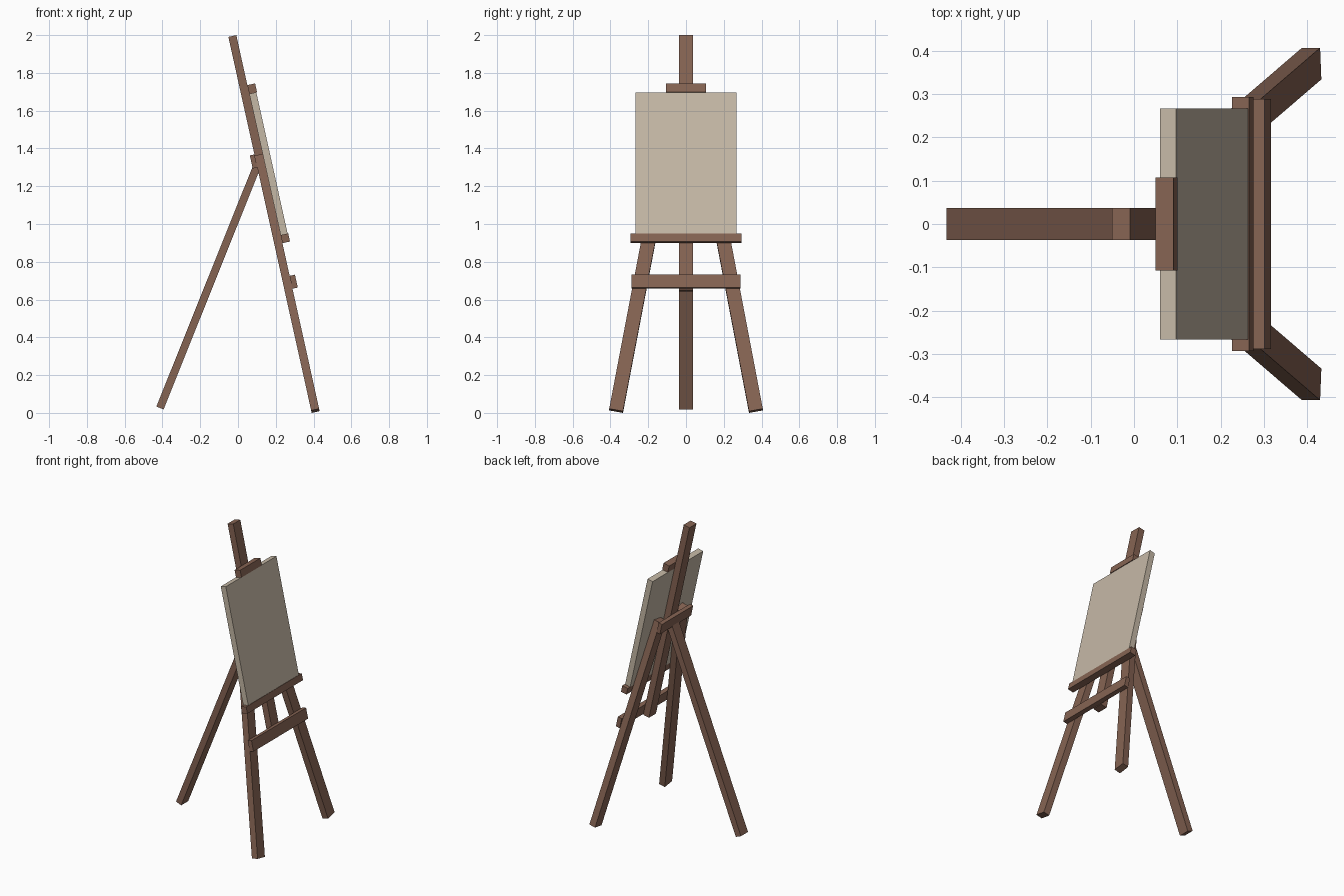
import bpy, bmesh, math
from mathutils import Matrix, Vector

if "Cube" in bpy.data.objects:
    bpy.data.objects.remove(bpy.data.objects["Cube"])

def material(name, rgb):
    m = bpy.data.materials.new(name)
    m.diffuse_color = (*rgb, 1)
    m.use_nodes = True
    m.node_tree.nodes["Principled BSDF"].inputs["Base Color"].default_value = m.diffuse_color
    return m

WOOD = material("brown wood", (0.235, 0.125, 0.086))
CANVAS = material("cream canvas", (0.56, 0.48, 0.38))

# Leaning plane of the easel: n = out of the plane, y = sideways, s = down from the mast top
TILT = math.radians(12.5)
N = Vector((math.cos(TILT), 0, math.sin(TILT)))
DOWN = Vector((math.sin(TILT), 0, -math.cos(TILT)))
Y = Vector((0, 1, 0))
TOP = Vector((-0.03, 0, 1.995))

def on_plane(n, y, s):
    return TOP + N * n + Y * y + DOWN * s

def beam(name, a, b, side, width, thick, mat):
    """Square-cut bar from a to b; 'side' is the direction of its width."""
    axis = (b - a).normalized()
    side = (side - axis * side.dot(axis)).normalized()
    rot = Matrix((side.cross(axis), side, axis)).transposed().to_4x4()
    bm = bmesh.new()
    bmesh.ops.create_cube(bm, size=1, matrix=Matrix.Diagonal((thick, width, (b - a).length, 1)))
    bmesh.ops.transform(bm, matrix=Matrix.Translation((a + b) / 2) @ rot, verts=bm.verts)
    bmesh.ops.recalc_face_normals(bm, faces=bm.faces)
    mesh = bpy.data.meshes.new(name)
    bm.to_mesh(mesh)
    bm.free()
    mesh.materials.append(mat)
    obj = bpy.data.objects.new(name, mesh)
    bpy.context.collection.objects.link(obj)
    return obj

def slab(name, n0, n1, half_width, s0, s1, mat=WOOD):
    """Board lying in the leaning plane, centred on y = 0."""
    n = (n0 + n1) / 2
    return beam(name, on_plane(n, 0, s0), on_plane(n, 0, s1), Y, 2 * half_width, n1 - n0, mat)

F = 0.0215  # half the thickness of the mast and legs

# Mast, canvas and the boards fixed to the mast
slab("mast", -F, F, 0.037, 0, 1.381)
slab("canvas", F, 0.0595, 0.267, 0.318, 1.084, CANVAS)
slab("top_clamp", F, 0.0635, 0.107, 0.271, 0.318)
slab("canvas_ledge", F, 0.0625, 0.293, 1.084, 1.128)
slab("crossbar", F, 0.050, 0.288, 1.305, 1.375)
slab("hinge_block", -0.0465, -F, 0.165, 0.637, 0.708)

# Splayed front legs
for name, sign in (("left", -1), ("right", 1)):
    beam("front_leg_" + name, on_plane(0, sign * 0.113, 0.65),
         on_plane(0, sign * 0.37, 2.032), Y, 0.074, 2 * F, WOOD)

# Rear support leg
beam("rear_leg", Vector((0.098, 0, 1.30)), Vector((-0.413, 0, 0.026)), Y, 0.074, 0.041, WOOD)
